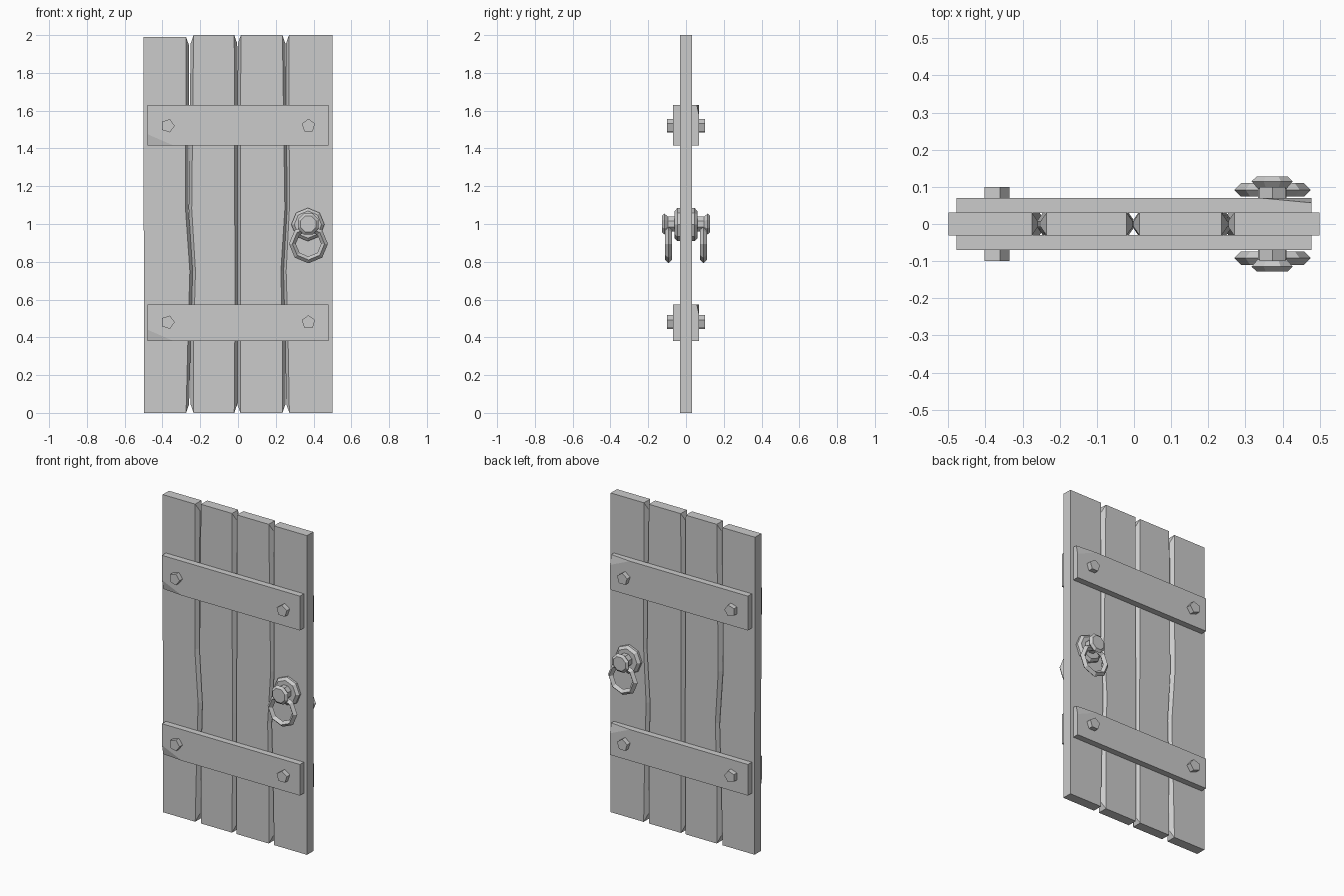
import bpy, bmesh
from math import sin, cos, pi, radians

if "Cube" in bpy.data.objects:
    bpy.data.objects.remove(bpy.data.objects["Cube"])

def make_object(name, verts, faces):
    me = bpy.data.meshes.new(name)
    me.from_pydata(verts, [], faces)
    bm = bmesh.new()
    bm.from_mesh(me)
    bmesh.ops.recalc_face_normals(bm, faces=bm.faces)
    bm.to_mesh(me)
    bm.free()
    ob = bpy.data.objects.new(name, me)
    bpy.context.collection.objects.link(ob)
    return ob

# Planks: lofted along z, with bevelled inner edges that stop short of the ends
LEVELS = [0, 0.4, 0.75, 1.08, 2.0]
HALF = 0.031
EDGES = [  # left and right edge of each plank at every level
    ([-0.497, -0.497, -0.497, -0.5, -0.5], [-0.275, -0.265, -0.255, -0.278, -0.275]),
    ([-0.235, -0.235, -0.225, -0.245, -0.235], [-0.02, -0.017, -0.015, -0.018, -0.02]),
    ([0.013, 0.012, 0.012, 0.013, 0.015], [0.235, 0.235, 0.227, 0.248, 0.235]),
    ([0.272, 0.265, 0.255, 0.272, 0.27], [0.5] * 5),
]

def plank(i, left, right, top):
    dl = 0.016 if i > 0 else 0
    dr = 0.016 if i < 3 else 0
    verts, faces = [], []
    for k, (xl, xr) in enumerate(zip(left, right)):
        z = top if k == 4 else LEVELS[k]
        cut = 0.045 if k == 0 else (-0.045 if k == 4 else 0)
        zl, zr = z + cut * (dl > 0), z + cut * (dr > 0)
        m = 0.008
        verts += [(xl, -HALF, z), (xr, -HALF, z), (xr + dr, -m, zr), (xr + dr, m, zr),
                  (xr, HALF, z), (xl, HALF, z), (xl - dl, m, zl), (xl - dl, -m, zl)]
    for k in range(4):
        for j in range(8):
            a, b = k * 8 + j, k * 8 + (j + 1) % 8
            faces.append((a, b, b + 8, a + 8))
    for o in (0, 32):
        faces += [tuple(o + v for v in f) for f in ((0, 1, 4, 5), (1, 2, 3, 4), (5, 6, 7, 0))]
    make_object(f"plank_{i + 1}", verts, faces)

for i, (l, r) in enumerate(EDGES):
    plank(i, l, r, 1.99 if i == 0 else 2.0)

# Turned parts: profile of (radius, depth) revolved about the y axis
def turned(name, x, z, side, profile, n, phase):
    verts = [(x + r * cos(phase + 2 * pi * j / n), side * d, z + r * sin(phase + 2 * pi * j / n))
             for r, d in profile for j in range(n)]
    faces = [(k * n + j, k * n + (j + 1) % n, (k + 1) * n + (j + 1) % n, (k + 1) * n + j)
             for k in range(len(profile) - 1) for j in range(n)]
    faces += [tuple(range(n)), tuple(range(len(verts) - n, len(verts)))]
    return make_object(name, verts, faces)

# Cross braces: a chipped corner, diagonally opposite on the back
def brace(name, z0, z1, s):
    X, zc, h = 0.478, (z0 + z1) / 2, (z1 - z0) / 2
    front = [(-X, 0.07, h), (X, 0.07, h), (X, 0.07, -h), (-0.34, 0.07, -h),
             (-X, 0.057, -h), (-X, 0.07, -h + 0.06)]
    back = [(x, 0.03, z) for x, y, z in front]
    verts = [(-s * x, s * y, zc - s * z) for x, y, z in front + back]
    faces = [(0, 1, 2, 3, 5), (3, 4, 5), tuple(range(6, 12))]
    faces += [(j, (j + 1) % 6, (j + 1) % 6 + 6, j + 6) for j in range(6)]
    make_object(name, verts, faces)

for s, side in ((-1, "front"), (1, "back")):
    for level, z0, z1, zb in (("lower", 0.38, 0.575, 0.48), ("upper", 1.415, 1.63, 1.52)):
        brace(f"{side}_{level}_brace", z0, z1, s)
        for bx, ph in ((-0.372, 0), (0.373, 90)):
            turned(f"{side}_{level}_bolt", bx, zb, s, [(0.037, 0.06), (0.037, 0.1)], 5, radians(ph))

    # Handle: plate, knob and hanging ring
    turned(f"{side}_handle_plate", 0.37, 0.997, s,
           [(0.088, 0.028), (0.088, 0.045), (0.072, 0.06)], 8, pi / 2)
    turned(f"{side}_handle_knob", 0.372, 1.0, s,
           [(0.042, 0.05), (0.042, 0.095), (0.06, 0.115), (0.045, 0.128)], 8, pi / 8)
    bpy.ops.mesh.primitive_torus_add(major_segments=8, minor_segments=4, major_radius=0.085,
                                     minor_radius=0.018, location=(0.373, s * 0.092, 0.895),
                                     rotation=(pi / 2, 0, 0))
    bpy.context.object.name = f"{side}_handle_ring"
